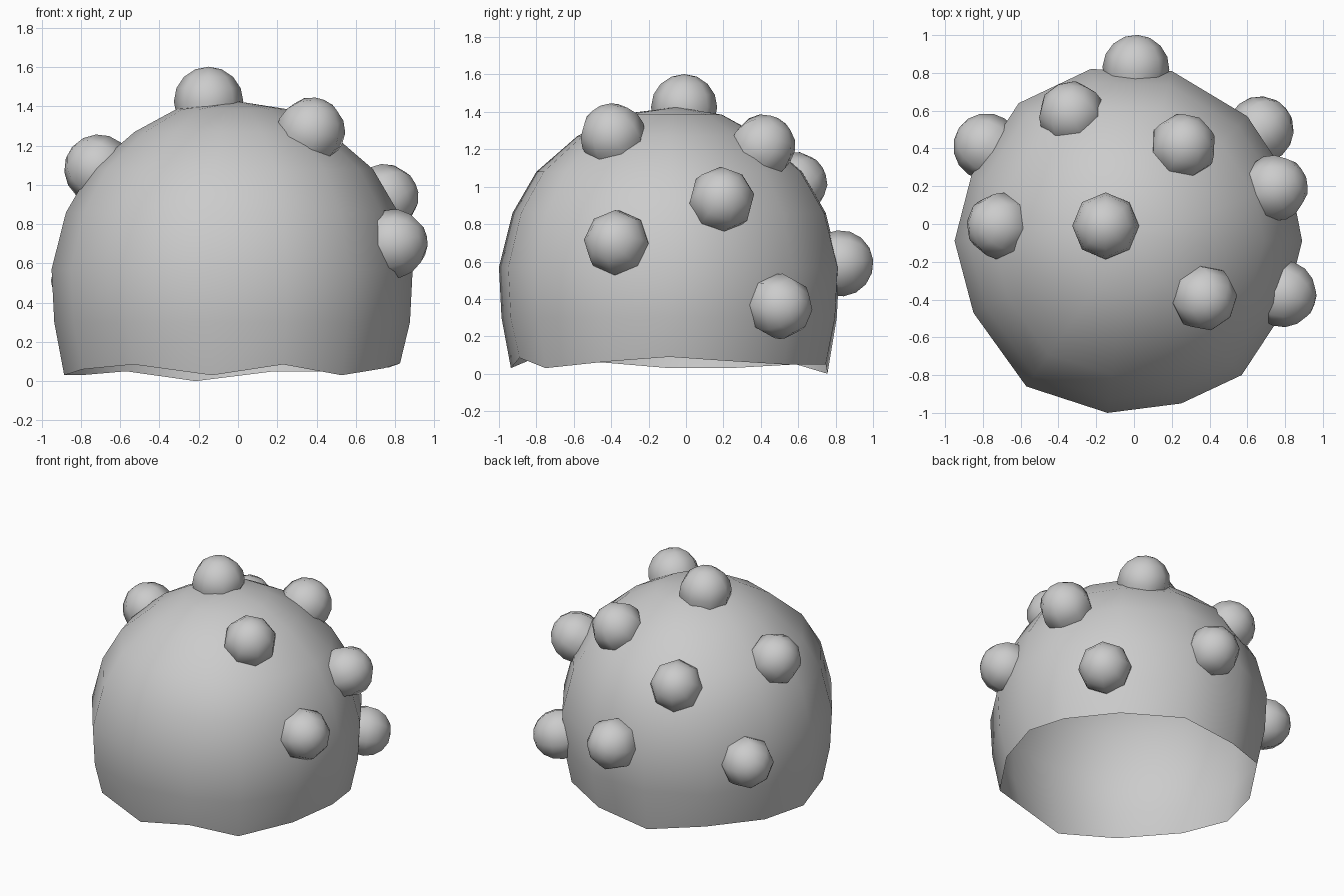
import bpy, bmesh, math
from mathutils import Vector, Matrix

if "Cube" in bpy.data.objects:
    bpy.data.objects.remove(bpy.data.objects["Cube"])

CX, CY = -0.03, -0.09

def finish(bm, name, angle):
    bmesh.ops.recalc_face_normals(bm, faces=bm.faces)
    me = bpy.data.meshes.new(name)
    bm.to_mesh(me)
    bm.free()
    ob = bpy.data.objects.new(name, me)
    bpy.context.collection.objects.link(ob)
    bpy.ops.object.select_all(action='DESELECT')
    ob.select_set(True)
    bpy.context.view_layer.objects.active = ob
    bpy.ops.object.shade_smooth_by_angle(angle=math.radians(angle))
    return ob

# Dome: irregular plan outline (x, y, rim height) scaled up a profile, open below
outline = [(-.95, -.09, .03), (-.85, -.47, .06), (-.57, -.86, .085), (-.14, -1.0, .03),
           (.25, -.95, .085), (.57, -.80, .03), (.80, -.45, .065), (.89, -.09, .09),
           (.83, .22, .07), (.60, .57, .05), (.20, .81, .05), (-.23, .82, 0),
           (-.61, .64, .05), (-.86, .26, .03)]
profile = [(None, .93), (.30, .985), (.57, 1.0), (.86, .92), (1.08, .78), (1.27, .54), (1.385, .31)]

bm = bmesh.new()
rings = []
for z, s in profile:
    rings.append([bm.verts.new((CX + (x - CX) * s, CY + (y - CY) * s, rim if z is None else z))
                  for x, y, rim in outline])
n = len(outline)
for a, b in zip(rings, rings[1:]):
    for i in range(n):
        j = (i + 1) % n
        bm.faces.new((a[i], a[j], b[j], b[i]))
apex = bm.verts.new((0, -.05, 1.425))
for i in range(n):
    bm.faces.new((rings[-1][i], rings[-1][(i + 1) % n], apex))
finish(bm, "dome", 50)

# Bumps: low-poly half balls with a short skirt, pointing outward
bumps = [(-.15, -.01, 1.425), (.37, -.39, 1.27), (.79, -.37, .70), (.745, .19, .93),
         (.67, .50, .36), (.26, .41, 1.21), (-.33, .58, 1.01), (.01, .825, .59),
         (-.78, .41, .51), (-.71, -.01, 1.08)]
for k, c in enumerate(bumps):
    c = Vector(c)
    d = c - Vector((CX, CY, .5))
    if k == 0:
        d = Vector((0, 0, 1))
    bm = bmesh.new()
    bmesh.ops.create_uvsphere(bm, u_segments=8, v_segments=8, radius=.177)
    bmesh.ops.delete(bm, geom=[v for v in bm.verts if v.co.z < -.08], context='VERTS')
    rot = d.to_track_quat('Z', 'Y').to_matrix().to_4x4()
    bmesh.ops.transform(bm, matrix=Matrix.Translation(c) @ rot, verts=bm.verts)
    finish(bm, f"bump_{k + 1}", 60)
